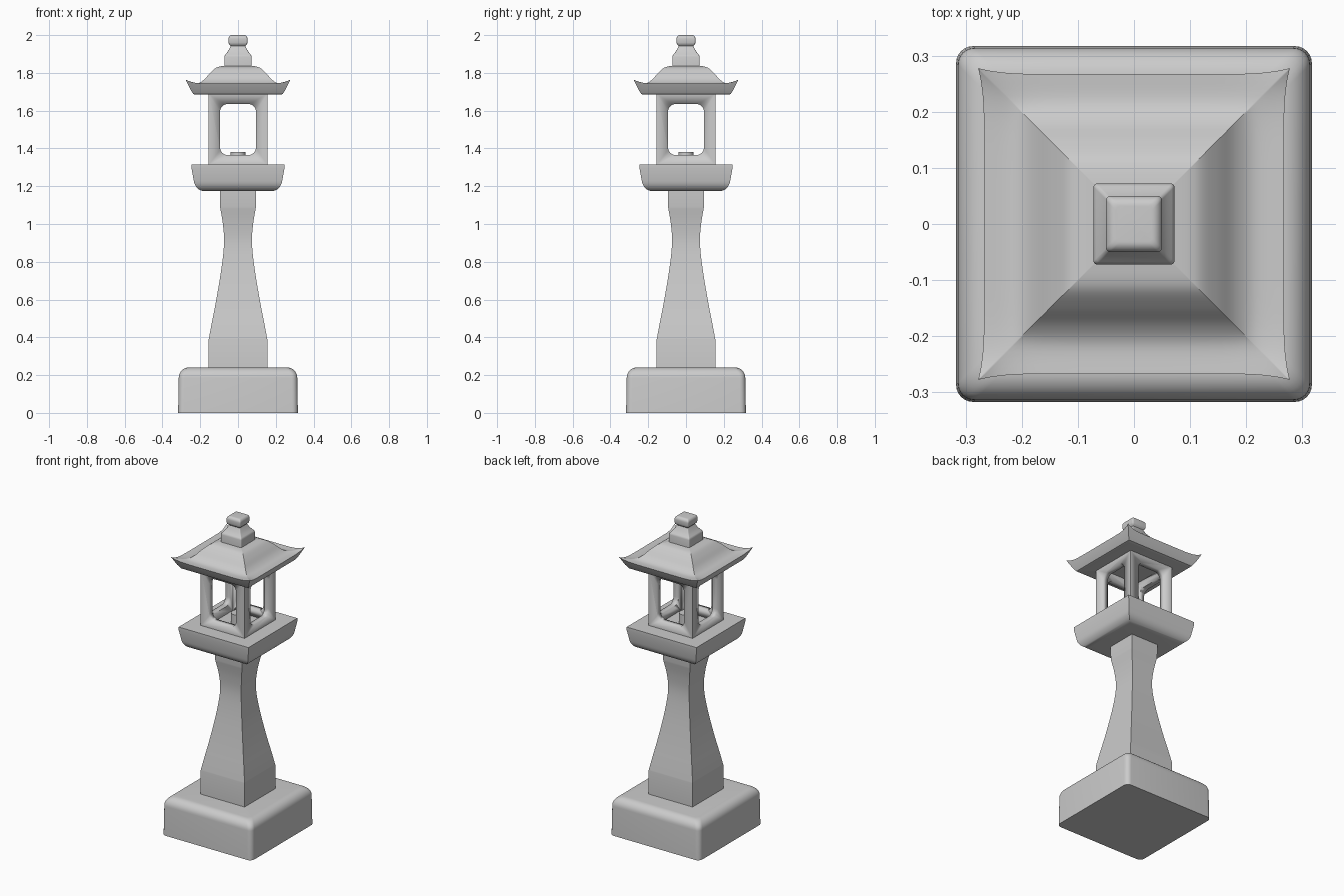
import bpy, bmesh, math
from mathutils import Vector

if "Cube" in bpy.data.objects:
    bpy.data.objects.remove(bpy.data.objects["Cube"])


def finish(name, bm, angle=35):
    bmesh.ops.recalc_face_normals(bm, faces=bm.faces)
    me = bpy.data.meshes.new(name)
    bm.to_mesh(me)
    bm.free()
    ob = bpy.data.objects.new(name, me)
    bpy.context.collection.objects.link(ob)
    bpy.ops.object.select_all(action='DESELECT')
    ob.select_set(True)
    bpy.context.view_layer.objects.active = ob
    bpy.ops.object.shade_smooth_by_angle(angle=math.radians(angle))
    return ob


def smooth(pts, n=6):
    """Catmull-Rom curve through (half width, z) points."""
    p = [Vector(q) for q in [pts[0], *pts, pts[-1]]]
    out = []
    for a, b, c, d in zip(p, p[1:], p[2:], p[3:]):
        for i in range(n):
            t = i / n
            out.append(tuple(0.5 * (2 * b + (c - a) * t + (2 * a - 5 * b + 4 * c - d) * t * t
                                    + (3 * b - a - 3 * c + d) * t ** 3)))
    return out + [pts[-1]]


def rounded_rect(hx, hy, r, seg=6):
    """Outline of a rectangle with rounded corners."""
    if r == 0:
        return [(hx, hy), (-hx, hy), (-hx, -hy), (hx, -hy)]
    pts = []
    for k, (sx, sy) in enumerate([(1, 1), (-1, 1), (-1, -1), (1, -1)]):
        for i in range(seg + 1):
            a = math.pi / 2 * (k + i / seg)
            pts.append((sx * (hx - r) + r * math.cos(a), sy * (hy - r) + r * math.sin(a)))
    return pts


def loft(name, rings, angle=35):
    """Skin a stack of closed rings and cap both ends."""
    bm = bmesh.new()
    rows = [[bm.verts.new(co) for co in ring] for ring in rings]
    n = len(rows[0])
    for a, b in zip(rows, rows[1:]):
        for i in range(n):
            j = (i + 1) % n
            bm.faces.new((a[i], a[j], b[j], b[i]))
    bm.faces.new(rows[0][::-1])
    bm.faces.new(rows[-1])
    return finish(name, bm, angle)


def square_loft(name, profile, r=0.0):
    return loft(name, [[(x, y, z) for x, y in rounded_rect(h, h, r)] for h, z in profile])


def arc(h, z, rx, rz, a0, a1, n=8):
    """Quarter-round piece of a profile."""
    return [(h + rx * math.cos(math.radians(a0 + (a1 - a0) * i / n)),
             z + rz * math.sin(math.radians(a0 + (a1 - a0) * i / n))) for i in range(n + 1)]


# Base block with a rounded top edge
square_loft("base", [(0.317, 0)] + arc(0.262, 0.185, 0.052, 0.055, 0, 90), r=0.03)

# Waisted shaft
square_loft("shaft", [(0.155, 0.23)] + smooth([
    (0.155, 0.39), (0.142, 0.46), (0.115, 0.6), (0.087, 0.77), (0.074, 0.9),
    (0.08, 1.0), (0.095, 1.09)]) + [(0.096, 1.19)])

# Platform with a rounded underside
square_loft("platform", arc(0.18, 1.24, 0.055, 0.065, -90, -10) + [(0.246, 1.295), (0.246, 1.315)])

# Hollow fire box with four windows
firebox = square_loft("fire_box", [(0.155, 1.312), (0.155, 1.69)])
cutters = [square_loft("inside_cutter", [(0.12, 1.25), (0.12, 1.75)])]
outline = rounded_rect(0.095, 0.135, 0.04)
cutters.append(loft("window_cutter_y", [[(x, y, z + 1.5) for x, z in outline] for y in (-0.3, 0.3)]))
cutters.append(loft("window_cutter_x", [[(x, y, z + 1.5) for y, z in outline] for x in (-0.3, 0.3)]))
bpy.context.view_layer.objects.active = firebox
for c in cutters:
    m = firebox.modifiers.new("cut", 'BOOLEAN')
    m.operation, m.solver, m.object = 'DIFFERENCE', 'EXACT', c
    bpy.ops.object.modifier_move_to_index(modifier=m.name, index=0)
    bpy.ops.object.modifier_apply(modifier=m.name)
for c in cutters:
    bpy.data.objects.remove(c)

# Candle stub inside
bm = bmesh.new()
bmesh.ops.create_cone(bm, cap_ends=True, segments=24, radius1=0.04, radius2=0.04, depth=0.07)
bmesh.ops.translate(bm, verts=bm.verts, vec=(0, 0, 1.345))
finish("candle", bm)


# Roof with upturned corner tips
def roof_ring(h, z, flare, n=24):
    pts = []
    for k in range(4):
        c, s = [(1, 0), (0, 1), (-1, 0), (0, -1)][k]
        for i in range(n):
            t = -math.cos(math.pi * i / n)
            f = abs(t) ** 9 * flare
            x, y = h * (1 + 0.04 * f), h * t * (1 + 0.04 * f)
            pts.append((x * c - y * s, x * s + y * c, z + 0.021 * f))
    return pts


slope = smooth([(0.267, 1.743), (0.217, 1.743), (0.182, 1.762), (0.15, 1.797),
                (0.122, 1.823), (0.1, 1.833), (0.07, 1.838)], 5)
rings = [roof_ring(0.225, 1.685, 0), roof_ring(0.236, 1.688, 0), roof_ring(0.25, 1.708, 0.2)]
rings += [roof_ring(h, z, min(1, max(0, (h - 0.2) / 0.067)) ** 1.5) for h, z in slope]
loft("roof", rings)

# Finial
square_loft("finial_base", [(0.072, 1.83), (0.072, 1.885)] + smooth(
    [(0.07, 1.893), (0.055, 1.912), (0.042, 1.935), (0.036, 1.95)], 4), r=0.006)
square_loft("finial_top", [(0.036, 1.94), (0.047, 1.95), (0.05, 1.96)]
            + arc(0.032, 1.98, 0.018, 0.02, 0, 90), r=0.008)
